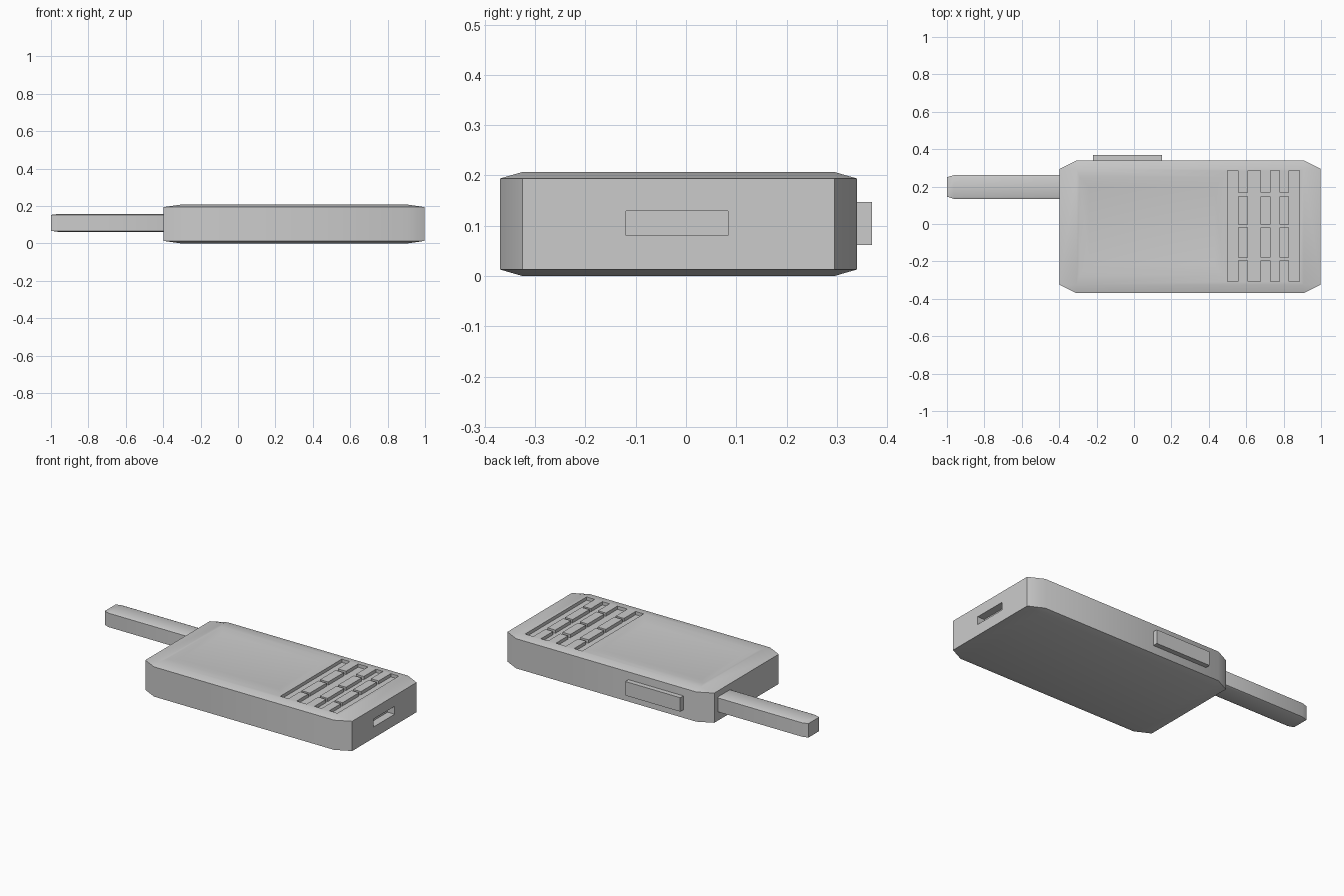
import bpy, bmesh, math
from itertools import product

if "Cube" in bpy.data.objects:
    bpy.data.objects.remove(bpy.data.objects["Cube"])


def hull_object(name, points):
    """Convex solid around the points, with flat regions merged into n-gons."""
    bm = bmesh.new()
    for p in points:
        bm.verts.new(p)
    bmesh.ops.convex_hull(bm, input=bm.verts)
    bmesh.ops.dissolve_limit(bm, angle_limit=math.radians(0.5),
                             verts=bm.verts, edges=bm.edges)
    bmesh.ops.recalc_face_normals(bm, faces=bm.faces)
    mesh = bpy.data.meshes.new(name)
    bm.to_mesh(mesh)
    bm.free()
    obj = bpy.data.objects.new(name, mesh)
    bpy.context.collection.objects.link(obj)
    return obj


def chamfer_box(name, lo, hi, cut=(0, 0, 0)):
    """Box whose edges are chamfered by a separate amount along each axis."""
    points = set()
    for corner in product((0, 1), repeat=3):
        for full in range(3):
            points.add(tuple(
                (hi[i] if corner[i] else lo[i]) if i == full else
                (hi[i] - cut[i] if corner[i] else lo[i] + cut[i])
                for i in range(3)))
    return hull_object(name, points)


def select_only(obj):
    bpy.ops.object.select_all(action='DESELECT')
    obj.select_set(True)
    bpy.context.view_layer.objects.active = obj


def carve(target, cutter):
    cutter.hide_render = True
    mod = target.modifiers.new("carve", 'BOOLEAN')
    mod.operation = 'DIFFERENCE'
    mod.solver = 'EXACT'
    mod.object = cutter
    select_only(target)
    bpy.ops.object.modifier_apply(modifier=mod.name)
    bpy.data.objects.remove(cutter)


def smooth(obj):
    select_only(obj)
    bpy.ops.object.shade_smooth_by_angle(angle=math.radians(30))


TOP = 0.207

# main handset body
body = chamfer_box("body", (-0.397, -0.37, 0), (0.997, 0.34, TOP),
                   (0.09, 0.045, 0.013))

# shallow dished screen
dish = [(x, y, TOP - 0.008) for x in (-0.24, 0.43) for y in (-0.22, 0.20)]
dish += [(x, y, TOP + 0.008) for x in (-0.34, 0.53) for y in (-0.32, 0.30)]
carve(body, hull_object("screen_cutter", dish))

# keypad grooves: long slots across the body, narrow slots between key rows
floor, above = TOP - 0.02, TOP + 0.05
for x0, x1 in ((0.50, 0.555), (0.61, 0.677), (0.73, 0.778), (0.83, 0.885)):
    carve(body, chamfer_box("slot_cutter", (x0, -0.307, floor), (x1, 0.285, above)))
for y0, y1 in ((0.147, 0.168), (-0.02, -0.003), (-0.195, -0.18)):
    carve(body, chamfer_box("row_cutter", (0.52, y0, floor), (0.86, y1, above)))

# charging port in the end face
carve(body, chamfer_box("port_cutter", (0.95, -0.119, 0.081), (1.1, 0.084, 0.129)))
smooth(body)

# antenna
antenna = chamfer_box("antenna", (-1, 0.135, 0.062), (-0.36, 0.261, 0.157),
                      (0.036, 0.011, 0.005))
smooth(antenna)

# side button
button = chamfer_box("side_button", (-0.22, 0.32, 0.062), (0.15, 0.37, 0.147))
smooth(button)
